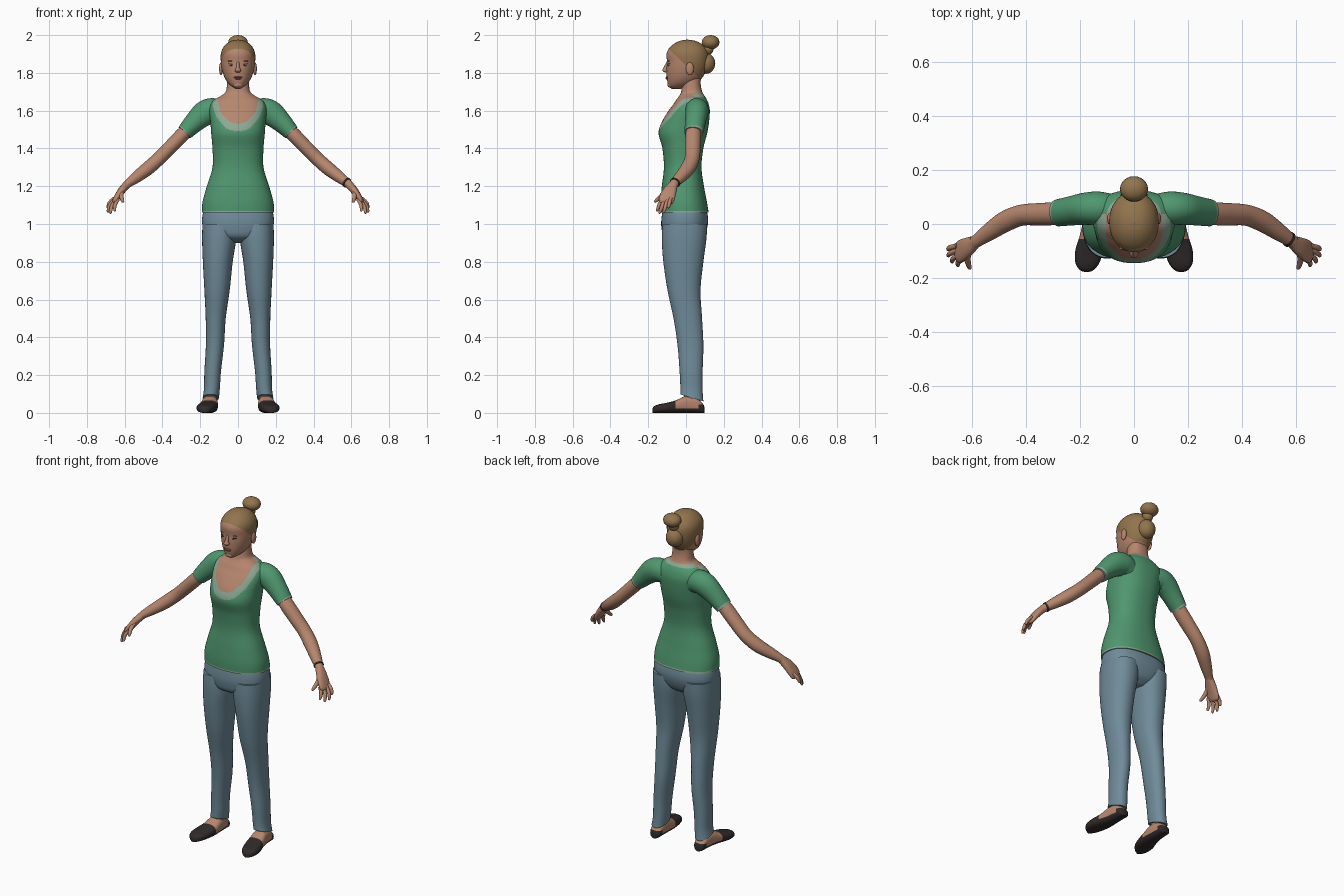
import bpy, bmesh, math
from mathutils import Vector

cube = bpy.data.objects.get("Cube")
if cube:
    bpy.data.objects.remove(cube)


def material(name, *rgb):
    m = bpy.data.materials.new(name)
    m.use_nodes = True
    m.diffuse_color = (*rgb, 1)
    bsdf = next(n for n in m.node_tree.nodes if n.type == 'BSDF_PRINCIPLED')
    bsdf.inputs["Base Color"].default_value = (*rgb, 1)
    return m


SKIN = material("skin", .47, .24, .155)
HAIR = material("hair", .29, .175, .075)
SHIRT = material("shirt_green", .08, .31, .16)
TRIM = material("shirt_trim", .27, .40, .30)
DENIM = material("denim", .16, .26, .32)
SHOE = material("shoe_dark", .03, .023, .023)
LIPS = material("lips", .33, .11, .09)
WHITE = material("eye_white", .6, .55, .5)
DARK = material("dark_brown", .05, .03, .02)


def spline(rows, steps):
    """Smooth curve through rows of numbers."""
    out = []
    for i in range(len(rows) - 1):
        p0, p1 = rows[max(i - 1, 0)], rows[i]
        p2, p3 = rows[i + 1], rows[min(i + 2, len(rows) - 1)]
        for k in range(steps):
            t = k / steps
            out.append([b + t * ((c - a) + t * ((2 * a - 5 * b + 4 * c - d) + t * (3 * b - a - 3 * c + d))) / 2
                        for a, b, c, d in zip(p0, p1, p2, p3)])
    return out + [list(rows[-1])]


def finish(name, bm, mats):
    bmesh.ops.recalc_face_normals(bm, faces=bm.faces)
    me = bpy.data.meshes.new(name)
    bm.to_mesh(me)
    bm.free()
    for m in mats:
        me.materials.append(m)
    ob = bpy.data.objects.new(name, me)
    bpy.context.collection.objects.link(ob)
    bpy.ops.object.select_all(action='DESELECT')
    ob.select_set(True)
    bpy.context.view_layer.objects.active = ob
    bpy.ops.object.shade_smooth_by_angle(angle=math.radians(50))
    return ob


def loft(name, rows, mats, axes=None, power=2, n=40, steps=5, shape=None, cuts=(), rule=None):
    """Skin rows of (x, y, z, radius_u, radius_w); cut along planes, then colour by rule."""
    rows = spline(rows, steps)
    bm = bmesh.new()
    rings = []
    for i, (x, y, z, ru, rw) in enumerate(rows):
        if axes:
            u, w = axes
        else:
            t = (Vector(rows[min(i + 1, len(rows) - 1)][:3]) - Vector(rows[max(i - 1, 0)][:3])).normalized()
            u = Vector((0, 1, 0))
            u = (u - t * u.dot(t)).normalized()
            w = t.cross(u)
        ring = []
        for k in range(n):
            a = math.tau * k / n
            c, s = (math.copysign(abs(f) ** (2 / power), f) for f in (math.cos(a), math.sin(a)))
            ring.append(bm.verts.new(Vector((x, y, z)) + u * c * max(ru, .001) + w * s * max(rw, .001)))
        rings.append(ring)
    for a, b in zip(rings, rings[1:]):
        for k in range(n):
            bm.faces.new((a[k], a[k - 1], b[k - 1], b[k]))
    bm.faces.new(rings[0])
    bm.faces.new(rings[-1])
    if shape:
        for v in bm.verts:
            shape(v.co)
    for co, no in cuts:
        bmesh.ops.bisect_plane(bm, geom=bm.verts[:] + bm.edges[:] + bm.faces[:], plane_co=co, plane_no=no)
    if rule:
        for f in bm.faces:
            f.material_index = rule(f.calc_center_median())
    return finish(name, bm, mats)


def ball(name, at, size, mat, seg=24):
    bm = bmesh.new()
    bmesh.ops.create_uvsphere(bm, u_segments=seg, v_segments=seg // 2, radius=1)
    for v in bm.verts:
        v.co = Vector(a + b * c for a, b, c in zip(at, size, v.co))
    return finish(name, bm, [mat])


X, Y, Z = Vector((1, 0, 0)), Vector((0, 1, 0)), Vector((0, 0, 1))


def slab(z, half, front, back, x=0):
    return (x, (front + back) / 2, z, half, (back - front) / 2)


# Torso and neck: shirt with a scooped neckline
def scoop(p):
    if p.y > .035:
        return 1 + (1.688 - p.z) / .05
    return math.hypot(p.x / .105, min(p.z - 1.66, 0) / .13)


def snap_neckline(p):
    if p.y < .035 and p.z < 1.66:
        r = scoop(p)
        for edge in (1, 1.3):
            if abs(r - edge) < .025:
                p.x *= edge / r
                p.z = 1.66 + (p.z - 1.66) * edge / r


def shirt_rule(p):
    if p.z > 1.692 or (p.z > 1.45 and scoop(p) < 1):
        return 0
    if p.z < 1.07 or (p.z > 1.45 and scoop(p) < 1.3):
        return 2
    return 1


loft("torso", [slab(*r) for r in (
    (1.06, .192, -.135, .12), (1.12, .187, -.135, .11), (1.2, .165, -.128, .095), (1.3, .135, -.117, .082),
    (1.4, .135, -.125, .092), (1.48, .142, -.145, .112), (1.54, .146, -.128, .122), (1.6, .152, -.092, .126),
    (1.635, .145, -.066, .12), (1.66, .122, -.05, .11), (1.68, .088, -.035, .097), (1.7, .065, -.026, .086),
    (1.74, .058, -.02, .078), (1.79, .055, -.02, .08))],
    [SKIN, SHIRT, TRIM], (X, Y), 2.3, 112, 8, snap_neckline,
    [((0, 0, 1.07), Z), ((0, 0, 1.692), Z)], shirt_rule)

# Head with a planar hairline
hair_co, hair_no = Vector((0, -.09, 1.925)), Vector((0, 1, 1.05))
nape = Vector((0, 0, 1.775))
loft("head", [slab(*r) for r in (
    (1.715, .012, -.075, -.03), (1.73, .036, -.092, .02), (1.75, .056, -.098, .06), (1.78, .073, -.102, .09),
    (1.82, .085, -.103, .11), (1.86, .091, -.101, .118), (1.9, .091, -.103, .118), (1.93, .081, -.09, .105),
    (1.955, .06, -.062, .08), (1.97, .034, -.03, .048), (1.976, .002, .005, .01))],
    [SKIN, HAIR], (X, Y), 2.1, 56, 5, None, [(hair_co, hair_no), (nape, Z)],
    lambda p: int((p - hair_co).dot(hair_no) > 0 and p.z > nape.z))
ball("hair_bun", (0, .13, 1.962), (.052, .047, .038), HAIR)
ball("hair_bun_base", (0, .115, 1.925), (.03, .03, .03), HAIR)
ball("hair_twist", (0, .105, 1.85), (.05, .05, .055), HAIR)

# Face
loft("nose", [(0, -.094, 1.86, .007, .008), (0, -.106, 1.83, .009, .012),
              (0, -.109, 1.812, .016, .016), (0, -.1, 1.801, .008, .008)], [SKIN], (X, Y), n=20)
ball("upper_lip", (0, -.1, 1.777, ), (.024, .009, .004), LIPS)
ball("lower_lip", (0, -.1, 1.77), (.02, .009, .005), LIPS)
ball("chin", (0, -.082, 1.737), (.025, .016, .016), SKIN)
for side, s in (("left", 1), ("right", -1)):
    ball(side + "_eye", (s * .034, -.088, 1.842), (.015, .008, .006), WHITE)
    ball(side + "_iris", (s * .034, -.0935, 1.842), (.006, .004, .0055), DARK)
    ball(side + "_upper_lid", (s * .034, -.0885, 1.848), (.017, .008, .003), DARK)
    ball(side + "_eyebrow", (s * .036, -.09, 1.863), (.019, .006, .003), HAIR)
    ball(side + "_ear", (s * .09, .02, 1.822), (.01, .021, .034), SKIN)

# Hips
loft("trouser_hips", [slab(*r) for r in (
    (.9, .05, -.06, .05), (.93, .13, -.115, .09), (.98, .182, -.13, .112), (1.03, .19, -.13, .117),
    (1.09, .178, -.12, .105))], [DENIM], (X, Y), 2.4, 56)


def hem_tilt(p):
    if p.z < .2:
        p.z -= (p.y - .03) * .3 * (.2 - p.z) / .12


def shoe_rule(p):
    return int(p.y < -.055 or p.z < .024 or (p.y > .065 and p.z < .045))


for side, s in (("left", 1), ("right", -1)):
    # Trouser leg and foot
    loft(side + "_trouser_leg", [slab(*r, s * x) for x, *r in (
        (.144, .08, .043, -.03, .092), (.138, .13, .042, -.03, .088), (.134, .22, .044, -.034, .088),
        (.122, .36, .048, -.045, .092), (.118, .5, .053, -.066, .085), (.111, .65, .067, -.098, .077),
        (.107, .8, .079, -.12, .092), (.1, .92, .09, -.128, .108), (.1, 1, .088, -.125, .112))],
        [DENIM], (X, Y), 2.2, 40, 6, hem_tilt)
    loft(side + "_foot", [(s * x, y, h / 2, w, h / 2) for x, y, w, h in (
        (.146, .098, .012, .03), (.146, .088, .03, .05), (.147, .05, .037, .085), (.149, 0, .042, .09),
        (.155, -.05, .048, .068), (.166, -.1, .052, .054), (.173, -.145, .044, .045), (.175, -.17, .026, .034),
        (.175, -.178, .008, .02))],
        [SKIN, SHOE], (X, Z), 2.6, 40, 5, None,
        [((0, -.055, 0), Y), ((0, 0, .024), Z), ((0, .065, 0), Y), ((0, 0, .045), Z)], shoe_rule)
    ball(side + "_ankle", (s * .145, .03, .085), (.035, .042, .05), SKIN)

    # Sleeve with a pale cuff, then the bare arm
    loft(side + "_sleeve", [(s * x, *r) for x, *r in (
        (.08, .055, 1.585, .055, .06), (.13, .058, 1.6, .062, .066), (.175, .057, 1.586, .06, .067),
        (.225, .05, 1.544, .055, .056), (.283, .041, 1.484, .05, .043))],
        [SHIRT, TRIM], n=48, steps=6,
        cuts=[((s * .276, .04, 1.491), (s * .7, 0, -.7))],
        rule=lambda p: int((abs(p.x) - .276) - (p.z - 1.491) > 0))
    loft(side + "_arm", [(s * x, *r) for x, *r in (
        (.24, .045, 1.53, .036, .034), (.3, .038, 1.467, .042, .038), (.36, .036, 1.405, .041, .037),
        (.42, .032, 1.345, .039, .036), (.48, .008, 1.292, .039, .036), (.54, -.032, 1.246, .032, .03),
        (.585, -.064, 1.212, .024, .022), (.605, -.078, 1.19, .026, .02))], [SKIN], n=32)

    # Hand
    loft(side + "_palm", [(s * x, *r) for x, *r in (
        (.59, -.067, 1.207, .024, .021), (.615, -.084, 1.178, .035, .02), (.638, -.098, 1.145, .041, .017),
        (.654, -.107, 1.118, .038, .013), (.66, -.11, 1.108, .025, .006))], [SKIN], n=28, power=2.3)
    fingers = {"index": ((.638, -.132, 1.125), (.651, -.155, 1.067)),
               "middle": ((.652, -.117, 1.12), (.674, -.142, 1.054)),
               "ring": ((.661, -.1, 1.122), (.688, -.119, 1.06)),
               "little": ((.662, -.082, 1.132), (.689, -.095, 1.083)),
               "thumb": ((.612, -.1, 1.178), (.607, -.167, 1.115))}
    for finger, (a, b) in fingers.items():
        r = .012 if finger == "thumb" else .01
        pts = []
        for t, k in ((-.1, .9), (.4, 1), (.8, .8), (.96, .55), (1, .1)):
            x, y, z = Vector(a).lerp(Vector(b), t)
            pts.append((s * (x + .008 * math.sin(math.pi * t)), y, z, r * k, r * k))
        loft(f"{side}_{finger}_finger", pts, [SKIN], n=14, steps=3)

# Bracelet on the left wrist
loft("bracelet", [(.572, -.055, 1.222, .029, .027), (.579, -.06, 1.217, .029, .027)], [DARK], n=32, steps=2)
